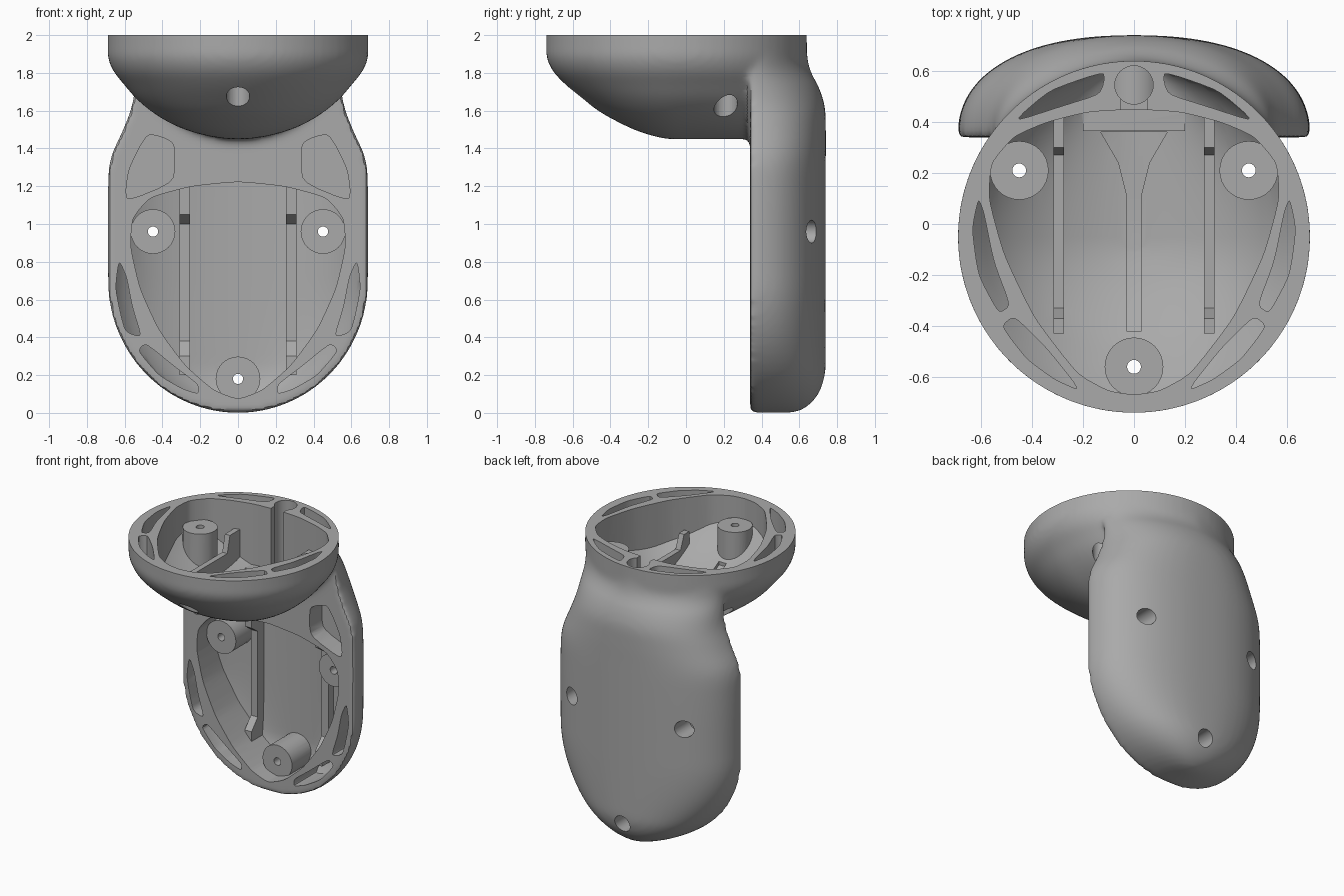
import bpy, bmesh
from math import cos, sin, pi, sqrt, radians

if "Cube" in bpy.data.objects:
    bpy.data.objects.remove(bpy.data.objects["Cube"])


# ---------- helpers ----------
def make_object(name, bm):
    bmesh.ops.recalc_face_normals(bm, faces=bm.faces)
    mesh = bpy.data.meshes.new(name)
    bm.to_mesh(mesh)
    bm.free()
    obj = bpy.data.objects.new(name, mesh)
    bpy.context.scene.collection.objects.link(obj)
    return obj


def bridge(bm, rings):
    loops = [[bm.verts.new(p) for p in ring] for ring in rings]
    for a, b in zip(loops, loops[1:]):
        for i in range(len(a)):
            j = (i + 1) % len(a)
            bm.faces.new((a[i], a[j], b[j], b[i]))
    bm.faces.new(loops[0][::-1])
    bm.faces.new(loops[-1])


def loft(name, rings, shift=(0, 0, 0)):
    bm = bmesh.new()
    bridge(bm, rings)
    bmesh.ops.translate(bm, verts=bm.verts, vec=shift)
    return make_object(name, bm)


def prisms(name, axis, items):
    """Each item is (outline, low, high), extruded along the axis."""
    bm = bmesh.new()
    for outline, low, high in items:
        rings = []
        for c in (low, high):
            order = {0: lambda a, b: (c, a, b), 1: lambda a, b: (a, c, b), 2: lambda a, b: (a, b, c)}
            rings.append([order[axis](a, b) for a, b in outline])
        bridge(bm, rings)
    return make_object(name, bm)


def volume(mesh):
    bm = bmesh.new()
    bm.from_mesh(mesh)
    v = bm.calc_volume(signed=True)
    bm.free()
    return v


def apply_stack(obj, stack, low, high):
    """Apply modifiers, keeping the result only if its volume is plausible."""
    for kind, settings in stack:
        mod = obj.modifiers.new(kind.title(), kind)
        for key, value in settings.items():
            setattr(mod, key, value)
    mesh = bpy.data.meshes.new_from_object(obj.evaluated_get(bpy.context.evaluated_depsgraph_get()))
    obj.modifiers.clear()
    if volume(mesh) < 0:
        mesh.flip_normals()
    good = low < volume(mesh) < high
    if good:
        obj.data = mesh
    return good


def combine(obj, other, operation):
    a, b = volume(obj.data), volume(other.data)
    low, high = {"UNION": (max(a, b), a + b), "DIFFERENCE": (max(a - b, 0) * 0.99, a - 1e-6),
                 "INTERSECT": (1e-5, min(a, b) - 1e-6)}[operation]
    for solver in ("MANIFOLD", "EXACT", "FLOAT"):
        settings = dict(object=other, operation=operation, solver=solver)
        if apply_stack(obj, [("BOOLEAN", settings)], low, high):
            break
    bpy.data.objects.remove(other)


def sample(table, z):
    """Smooth interpolation of table rows by their first column."""
    i = max(k for k in range(len(table) - 1) if table[k][0] <= z)

    def slope(k, c):
        a, b = table[max(k - 1, 0)], table[min(k + 1, len(table) - 1)]
        return (b[c] - a[c]) / (b[0] - a[0])
    p, q = table[i], table[i + 1]
    h = q[0] - p[0]
    t = (z - p[0]) / h
    s = t * t * (3 - 2 * t)
    return [p[c] * (1 - s) + q[c] * s + h * t * (1 - t) * ((1 - t) * slope(i, c) - t * slope(i + 1, c))
            for c in range(1, len(p))]


def rounded(points):
    for r in (0.15, 0.25):
        out = []
        for (ax, ay), (bx, by) in zip(points, points[1:] + points[:1]):
            out += [(ax + (bx - ax) * t, ay + (by - ay) * t) for t in (r, 1 - r)]
        points = out
    return points


def symmetric(half):
    return half + [(-x, y) for x, y in reversed(half) if x > 0]


def both(points):
    return [[(s * x, y) for x, y in points] for s in (1, -1)]


def circle(center, r, n=32):
    return [(center[0] + r * cos(2 * pi * i / n), center[1] + r * sin(2 * pi * i / n)) for i in range(n)]


def box(x0, x1, y0, y1):
    return [(x0, y0), (x1, y0), (x1, y1), (x0, y1)]


# ---------- outer forms ----------
# height, half width, depth, squareness of the upper body and neck
NECK = [(0.7, .69, .4, 2.3), (1.2, .69, .4, 2.3), (1.35, .675, .4, 2.3), (1.5, .61, .4, 2.3),
        (1.62, .565, .395, 2.2), (1.72, .55, .365, 2), (1.82, .545, .315, 1.7),
        (1.95, .545, .297, 1.6), (2.06, .545, .295, 1.6)]
# height, half width, front reach of the bowl
BOWL = [(1.45, .05, .05), (1.46, .13, .1), (1.49, .25, .2), (1.53, .35, .29), (1.59, .45, .4),
        (1.66, .535, .495), (1.74, .605, .59), (1.81, .66, .655), (1.88, .688, .687),
        (1.95, .69, .69), (2.06, .69, .69)]


def body_rings():
    rings = []
    heights = [0.7 * (1 - cos(pi / 2 * (i + 0.6) / 18.6)) for i in range(18)]
    heights += [0.7 + 1.36 * i / 34 for i in range(35)]
    for z in heights:
        if z < 0.7:
            w, p = 0.69 * sqrt(1 - (1 - z / 0.7) ** 2), 2.3
            d = 0.2 + 0.2 * sqrt(1 - max(0, 1 - z / 0.25) ** 2)
        else:
            w, d, p = sample(NECK, z)
        ring = []
        for i in range(49):
            c, s = cos(pi * i / 48), max(0, sin(pi * i / 48))
            x = w * abs(c) ** (2 / p) * (1 if c > 0 else -1)
            ring.append((x, 0.34 + d * s ** (2 / p), z))
        rings.append(ring)
    return rings


def bowl_rings():
    rings = []
    for i in range(41):
        z = 1.45 + 0.605 * (i / 40) ** 1.5
        w, f = sample(BOWL, z)
        angles = [2 * pi * k / 72 for k in range(72)]
        rings.append([(w * cos(a), -0.05 + sin(a) * (0.69 if sin(a) > 0 else f), z) for a in angles])
    return rings


# Body and bowl fused into one smoothly blended solid
shell = loft("bracket_shell", body_rings())
combine(shell, loft("bowl", bowl_rings()), "UNION")
size = volume(shell.data)
apply_stack(shell, [("REMESH", dict(mode="VOXEL", voxel_size=0.017)),
                    ("SMOOTH", dict(factor=0.5, iterations=10))], size * 0.85, size * 1.1)
combine(shell, prisms("rim_trim", 2, [(box(-1, 1, -1, 1), 2.0, 2.4)]), "DIFFERENCE")

# ---------- body cavity: main opening, rim pockets, posts and rails ----------
body_opening = symmetric([(0, .07), (.13, .12), (.28, .25), (.42, .44), (.52, .66), (.57, .88),
                          (.56, 1.03), (.47, 1.14), (.25, 1.2), (0, 1.225)])
side_pocket = [(.63, .81), (.65, .66), (.60, .43), (.51, .40), (.56, .56), (.59, .72)]
lower_pocket = [(.49, .37), (.53, .33), (.42, .2), (.30, .13), (.21, .10), (.21, .15), (.33, .24)]
upper_pocket = [(.48, 1.485), (.335, 1.435), (.335, 1.225), (.6, 1.115), (.58, 1.29)]
body_posts = [(-.45, .96), (.45, .96), (0, .18)]
body_rail = [(.9, .2), (.52, .2), (.52, .3), (.59, .38), (.59, 1), (.52, 1.05), (.52, 1.3), (.9, 1.3)]

items = [(rounded(body_opening), 0.2, 0.8)]
items += [(rounded(o), 0.2, 0.8) for p in (side_pocket, lower_pocket) for o in both(p)]
items += [(rounded(o), 0.2, 0.48) for o in both(upper_pocket)]
cavity = prisms("body_cavity", 1, items)
combine(cavity, loft("body_inner", body_rings(), (0, -0.06, 0)), "INTERSECT")
combine(cavity, prisms("body_posts", 1, [(circle(c, .118), .45, .95) for c in body_posts]), "DIFFERENCE")
combine(cavity, prisms("body_rails", 0, [(body_rail, .255, .31), (body_rail, -.31, -.255)]), "DIFFERENCE")
combine(shell, cavity, "DIFFERENCE")

# ---------- bowl cavity ----------
bowl_opening = symmetric([(0, -.67), (.1, -.655), (.22, -.59), (.39, -.37), (.51, -.12), (.57, .1),
                          (.56, .24), (.47, .345), (.34, .40), (.18, .44), (0, .45)])
bowl_pockets = [
    [(.61, .1), (.635, -.02), (.61, -.2), (.53, -.35), (.485, -.32), (.55, -.15), (.59, .05)],
    [(.47, -.36), (.52, -.40), (.42, -.53), (.31, -.61), (.22, -.65), (.24, -.615), (.34, -.49)],
    [(.475, .40), (.33, .525), (.11, .60), (.13, .51), (.29, .46)]]
bowl_posts = [(-.45, .21), (.45, .21), (0, -.56)]
bowl_rail = [(-.6, 1.4), (-.6, 1.66), (-.43, 1.66), (-.43, 1.78), (-.37, 1.78), (-.33, 1.68),
             (.27, 1.68), (.3, 1.8), (.42, 1.8), (.42, 1.4)]

items = [(rounded(bowl_opening), 1.3, 2.3)]
items += [(rounded(o), 1.3, 2.3) for p in bowl_pockets for o in both(p)]
cavity = prisms("bowl_cavity", 2, items)
combine(cavity, loft("bowl_inner", bowl_rings(), (0, 0, 0.06)), "INTERSECT")
items = [(circle(c, .115), 1.3, 1.85) for c in bowl_posts] + [(box(-.2, .2, .365, .5), 1.3, 1.56)]
combine(cavity, prisms("bowl_posts", 2, items), "DIFFERENCE")
combine(cavity, prisms("bowl_rails", 0, [(bowl_rail, .275, .315), (bowl_rail, -.315, -.275)]), "DIFFERENCE")
combine(shell, cavity, "DIFFERENCE")

# Funnel-shaped cable groove in the bowl floor
funnel = symmetric([(.03, -.42), (.03, .12), (.06, .24), (.13, .36)])
groove = prisms("cable_groove", 2, [(funnel, 1.3, 1.8)])
combine(groove, loft("groove_floor", bowl_rings(), (0, 0, 0.035)), "INTERSECT")
combine(shell, groove, "DIFFERENCE")

# ---------- screw holes and cable passage ----------
for axis, name, items in [
        (1, "body_bores", [(circle(c, .06), .52, .95) for c in body_posts]),
        (1, "body_screw_holes", [(circle(c, .027), .2, .95) for c in body_posts]),
        (2, "bowl_bores", [(circle(c, .062), 1.3, 1.77) for c in bowl_posts]
         + [(box(-.05, .05, .4, .54), 1.575, 2.3)]),
        (2, "bowl_screw_holes", [(circle(c, .027), 1.3, 2.3) for c in bowl_posts]
         + [(circle((0, .545), .075), 1.1, 2.3)])]:
    combine(shell, prisms(name, axis, items), "DIFFERENCE")

# ---------- colour and shading ----------
grey = bpy.data.materials.new("plain_grey")
grey.use_nodes = True
grey.diffuse_color = (0.4, 0.4, 0.4, 1)
grey.node_tree.nodes["Principled BSDF"].inputs["Base Color"].default_value = (0.4, 0.4, 0.4, 1)
shell.data.materials.clear()
shell.data.materials.append(grey)

bpy.ops.object.select_all(action="DESELECT")
shell.select_set(True)
bpy.context.view_layer.objects.active = shell
bpy.ops.object.shade_smooth_by_angle(angle=radians(32))
